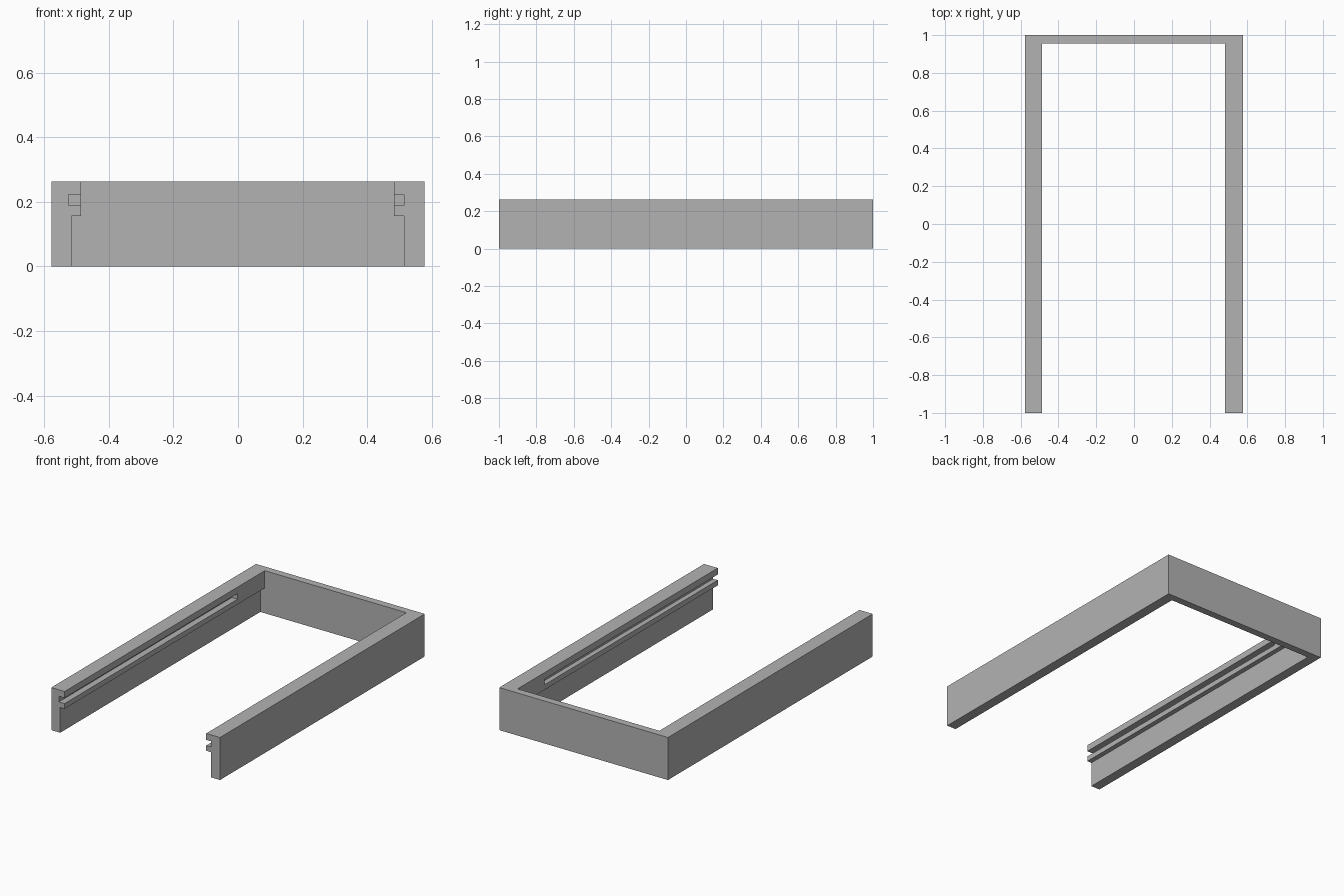
import bpy
import bmesh

cube = bpy.data.objects.get("Cube")
if cube:
    bpy.data.objects.remove(cube, do_unlink=True)

HALF_W, HEIGHT = 0.577, 0.263
BACK_INNER = 0.955
SLOT_END = 0.69

grey = bpy.data.materials.new("plain grey")
grey.use_nodes = True
colour = (0.45, 0.45, 0.45, 1)
grey.diffuse_color = colour
grey.node_tree.nodes["Principled BSDF"].inputs["Base Color"].default_value = colour


def prism(name, outline, z0, z1):
    """Extrude a plan outline from z0 up to z1."""
    bm = bmesh.new()
    face = bm.faces.new([bm.verts.new((x, y, z0)) for x, y in outline])
    top = bmesh.ops.extrude_face_region(bm, geom=[face])["geom"]
    bmesh.ops.translate(bm, vec=(0, 0, z1 - z0),
                        verts=[v for v in top if isinstance(v, bmesh.types.BMVert)])
    bmesh.ops.recalc_face_normals(bm, faces=bm.faces)
    mesh = bpy.data.meshes.new(name)
    bm.to_mesh(mesh)
    bm.free()
    mesh.materials.append(grey)
    obj = bpy.data.objects.new(name, mesh)
    bpy.context.collection.objects.link(obj)
    return obj


def cut(target, name, x0, x1, y1, z0, z1):
    """Cut a channel that runs in from the open front."""
    tool = prism(name, [(x0, -1.1), (x1, -1.1), (x1, y1), (x0, y1)], z0, z1)
    tool.hide_render = True
    mod = target.modifiers.new(name, "BOOLEAN")
    mod.operation = "DIFFERENCE"
    mod.solver = "EXACT"
    mod.object = tool
    bpy.context.view_layer.objects.active = target
    bpy.ops.object.modifier_apply(modifier=name)
    bpy.data.objects.remove(tool, do_unlink=True)


# U-shaped frame: two side rails joined by a thin back wall
L, R = -0.486, 0.483
frame = prism("rail_frame", [
    (-HALF_W, -1), (L, -1), (L, BACK_INNER), (R, BACK_INNER),
    (R, -1), (HALF_W, -1), (HALF_W, 1), (-HALF_W, 1)], 0, HEIGHT)

# Undercut below the lips, thinning the lower side walls
cut(frame, "undercut", -0.516, 0.514, BACK_INNER, -0.1, 0.156)

# Stopped slots along the inner face of each lip
cut(frame, "right_slot", -0.525, L + 0.05, SLOT_END, 0.188, 0.223)
cut(frame, "left_slot", R - 0.05, 0.514, SLOT_END, 0.188, 0.223)
